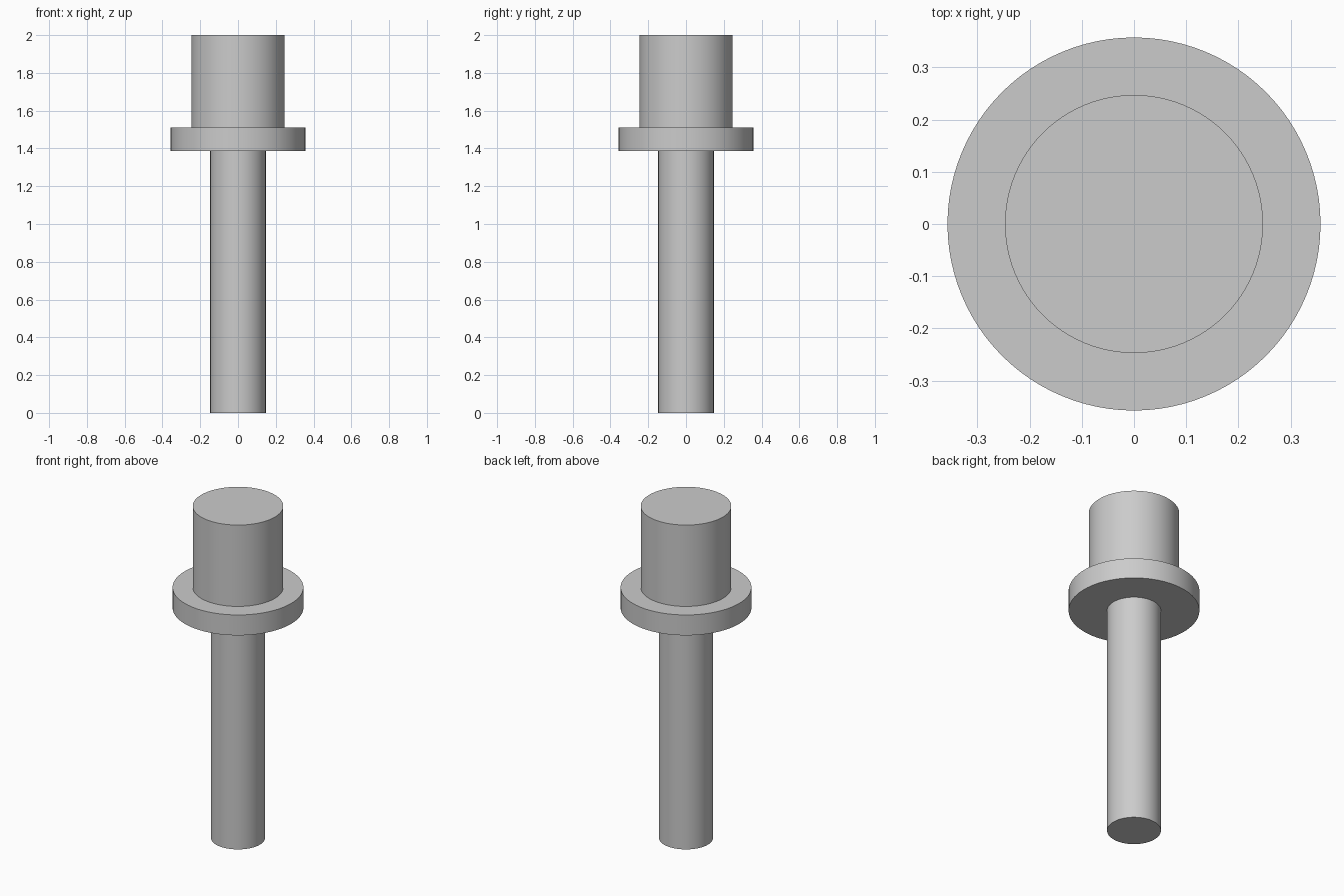
import bpy
import math

cube = bpy.data.objects.get("Cube")
if cube:
    bpy.data.objects.remove(cube, do_unlink=True)

# Single plain grey for the whole pin
grey = bpy.data.materials.new("plain_grey")
grey.use_nodes = True
colour = (0.6, 0.6, 0.6, 1.0)
grey.diffuse_color = colour
grey.node_tree.nodes["Principled BSDF"].inputs["Base Color"].default_value = colour


def add_cylinder(name, radius, bottom, top):
    """Upright capped cylinder between two heights, smooth with sharp rims."""
    bpy.ops.mesh.primitive_cylinder_add(
        vertices=96, radius=radius, depth=top - bottom,
        location=(0, 0, (bottom + top) / 2))
    part = bpy.context.object
    part.name = name
    part.data.name = name
    part.data.materials.append(grey)
    bpy.ops.object.shade_smooth_by_angle(angle=math.radians(30))
    return part


# Stepped pin: long shaft, wide flange, thick head
add_cylinder("shaft", 0.147, 0.0, 1.387)
add_cylinder("flange", 0.357, 1.387, 1.51)
add_cylinder("head", 0.247, 1.51, 2.0)
